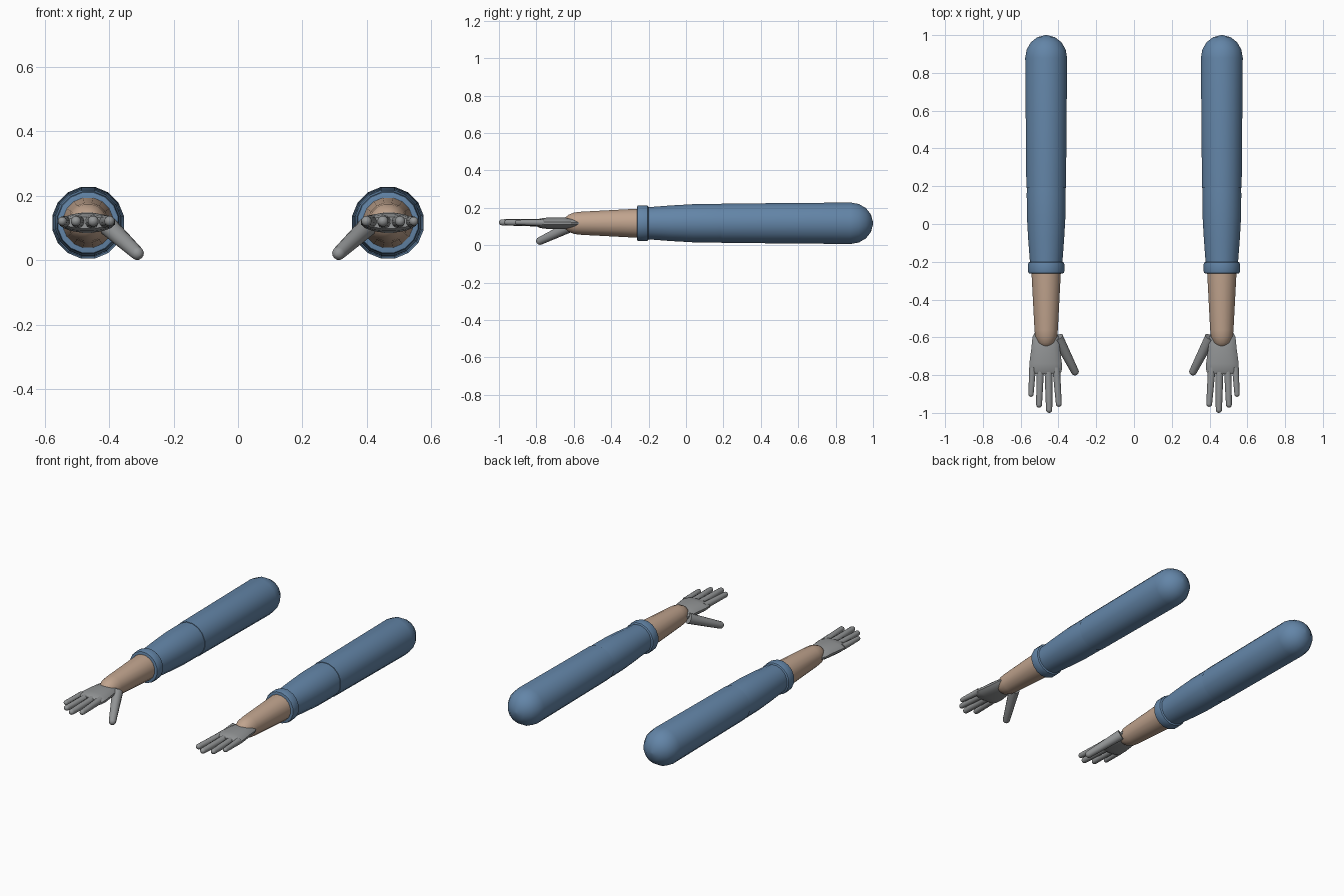
import bpy, bmesh
from math import sin, cos, pi, radians
from mathutils import Vector

cube = bpy.data.objects.get("Cube")
if cube:
    bpy.data.objects.remove(cube, do_unlink=True)


def material(name, rgb):
    m = bpy.data.materials.new(name)
    m.use_nodes = True
    m.diffuse_color = (*rgb, 1)
    m.node_tree.nodes["Principled BSDF"].inputs["Base Color"].default_value = (*rgb, 1)
    return m


BLUE = material("sleeve blue", (0.125, 0.235, 0.39))
SKIN = material("skin tan", (0.53, 0.37, 0.27))
GREY = material("glove grey", (0.29, 0.30, 0.305))
CX, CZ = 0.465, 0.117


def tube(name, side, rings, mat, sides=16):
    """Loft ellipses (centre, half width, half height) and close both ends."""
    bm = bmesh.new()
    axis = (Vector(rings[-1][0]) - Vector(rings[0][0])).normalized()
    across = axis.cross(Vector((0, 0, 1))).normalized()
    up = across.cross(axis)
    loops = []
    for centre, w, h in rings:
        loop = []
        for i in range(sides):
            a = 2 * pi * (i + 0.5) / sides
            p = Vector(centre) + across * w * cos(a) + up * h * sin(a)
            loop.append(bm.verts.new((p.x * side, p.y, p.z)))
        loops.append(loop)
    for a, b in zip(loops, loops[1:]):
        for i in range(sides):
            j = (i + 1) % sides
            bm.faces.new((a[i], a[j], b[j], b[i]))
    bm.faces.new(loops[0])
    bm.faces.new(loops[-1])
    bmesh.ops.recalc_face_normals(bm, faces=bm.faces[:])
    for f in bm.faces:
        f.smooth = True
    prefix = "left_" if side > 0 else "right_"
    mesh = bpy.data.meshes.new(prefix + name)
    bm.to_mesh(mesh)
    bm.free()
    mesh.set_sharp_from_angle(angle=radians(40))
    mesh.materials.append(mat)
    ob = bpy.data.objects.new(prefix + name, mesh)
    bpy.context.collection.objects.link(ob)
    return ob


def dome(centre, direction, r, length, steps=4):
    """Rings of a rounded end."""
    c, d = Vector(centre), Vector(direction).normalized()
    return [(c + d * length * sin(t), r * cos(t), r * cos(t))
            for t in (pi / 2 * k / (steps + 0.15) for k in range(1, steps + 1))]


def straight(profile):
    return [((CX, y, CZ), r, r) for y, r in profile]


def finger(name, side, base, tip, r0, r1):
    base, tip = Vector(base), Vector(tip)
    d = (tip - base).normalized()
    end = tip - d * r1
    mid = base.lerp(end, 0.5)
    rings = [(base, r0, r0), (mid, (r0 + r1) / 2, (r0 + r1) / 2), (end, r1, r1)]
    tube(name, side, rings + dome(end, d, r1, r1), GREY, 12)


for s in (1, -1):
    # Sleeve
    tube("upper_sleeve", s, straight([(0.19, 0.107), (0.88, 0.113)])
         + dome((CX, 0.88, CZ), (0, 1, 0), 0.113, 0.12), BLUE)
    tube("lower_sleeve", s, straight([(0.21, 0.103), (0.16, 0.105), (0.04, 0.104),
                                      (-0.08, 0.097), (-0.21, 0.087)]), BLUE)
    tube("cuff", s, straight([(-0.20, 0.088), (-0.205, 0.096), (-0.215, 0.098),
                              (-0.25, 0.098), (-0.26, 0.095), (-0.262, 0.086)]), BLUE)
    # Forearm with a rounded wrist
    tube("forearm", s, straight([(-0.20, 0.081), (-0.26, 0.079), (-0.56, 0.063)])
         + dome((CX, -0.56, CZ), (0, -1, 0), 0.063, 0.10), SKIN)
    # Palm
    palm = [(-0.56, 0.052, 0.012), (-0.60, 0.071, 0.026), (-0.66, 0.077, 0.032),
            (-0.74, 0.088, 0.031), (-0.78, 0.087, 0.026), (-0.795, 0.076, 0.018)]
    tube("palm", s, [((CX + 0.003, y, CZ), w, h) for y, w, h in palm], GREY)
    # Fingers, from the outer side inward
    for name, x0, x1, y1, r in (("little_finger", 0.537, 0.546, -0.915, 0.016),
                                ("ring_finger", 0.496, 0.503, -0.972, 0.018),
                                ("middle_finger", 0.453, 0.449, -1.0, 0.019),
                                ("index_finger", 0.412, 0.397, -0.968, 0.018)):
        finger(name, s, (x0, -0.76, 0.12), (x1, y1, 0.122), r + 0.003, r - 0.002)
    # Thumb
    finger("thumb", s, (0.405, -0.60, 0.108), (0.304, -0.798, 0.014), 0.031, 0.021)
